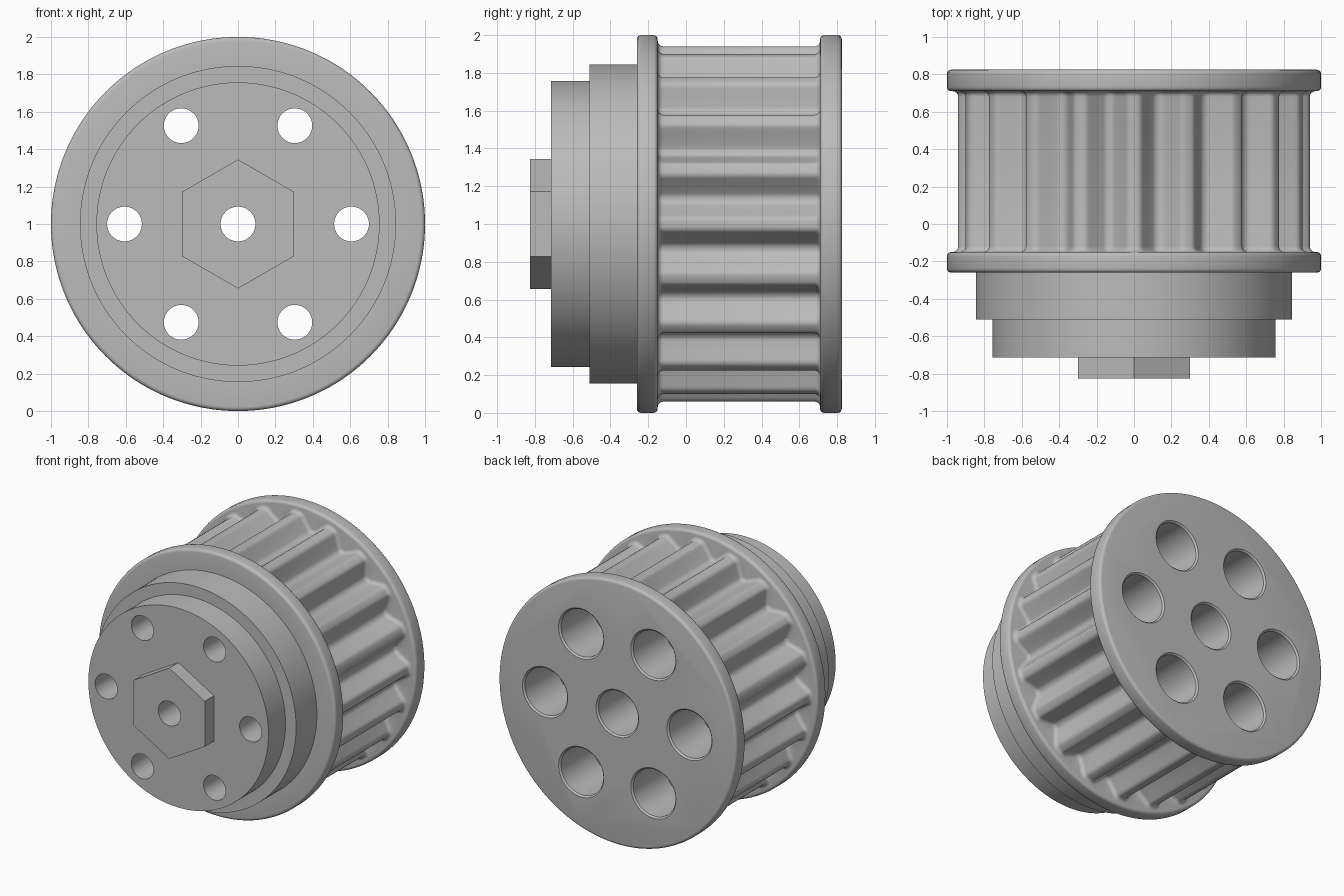
import bpy, bmesh, math
from mathutils import Vector

if "Cube" in bpy.data.objects:
    bpy.data.objects.remove(bpy.data.objects["Cube"], do_unlink=True)

TEETH = 20
FILLET = 0.03
STEPS = 4

grey = bpy.data.materials.new("machined_grey")
grey.use_nodes = True
colour = (0.5, 0.5, 0.5, 1)
grey.diffuse_color = colour
grey.node_tree.nodes["Principled BSDF"].inputs["Base Color"].default_value = colour


def loft(bm, rings):
    """Skin a stack of rings, each (y, list of (x, z)), and cap both ends."""
    loops = [[bm.verts.new((x, y, z)) for x, z in pts] for y, pts in rings]
    n = len(loops[0])
    for a, b in zip(loops, loops[1:]):
        for i in range(n):
            j = (i + 1) % n
            bm.faces.new((a[i], a[j], b[j], b[i]))
    bm.faces.new(loops[0])
    bm.faces.new(loops[-1][::-1])


def finish(bm, name):
    bmesh.ops.recalc_face_normals(bm, faces=bm.faces)
    mesh = bpy.data.meshes.new(name)
    bm.to_mesh(mesh)
    bm.free()
    mesh.materials.append(grey)
    obj = bpy.data.objects.new(name, mesh)
    bpy.context.collection.objects.link(obj)
    return obj


def circle(r, angles, cx=0, cz=1):
    return [(cx + r * math.cos(a), cz + r * math.sin(a)) for a in angles]


def even(n, start=0):
    return [start + math.tau * i / n for i in range(n)]


# Toothed outline: half a tooth as (half width, radius), mirrored and repeated
half = [(0.018, 0.94), (0.031, 0.936), (0.041, 0.927), (0.047, 0.918),
        (0.0735, 0.878), (0.10, 0.838), (0.108, 0.829), (0.118, 0.823)]
root = math.pi / TEETH
tooth = [(-w, r) for w, r in reversed(half)] + [(0, 0.94)] + half
tooth.append((0.83 * math.sin(root), 0.83 * math.cos(root)))
outline = []
for k in range(TEETH):
    turn = math.tau * k / TEETH
    for w, r in tooth:
        a = turn + math.atan2(w, r)
        outline.append(Vector((math.cos(a), math.sin(a))) * math.hypot(w, r))
angles = [math.atan2(p.y, p.x) for p in outline]


def toothed(offset):
    pts = []
    for i, p in enumerate(outline):
        t = (outline[(i + 1) % len(outline)] - outline[i - 1]).normalized()
        q = p + Vector((t.y, -t.x)) * offset
        pts.append((q.x, 1 + q.y))
    return pts


def flange(y0, y1, b=0.022):
    """Disc rim with rounded edges."""
    arc = [math.pi / 2 * i / STEPS for i in range(STEPS + 1)]
    front = [(y0 + b - b * math.cos(a), 1 - b + b * math.sin(a)) for a in arc]
    back = [(y1 - b + b * math.sin(a), 1 - b + b * math.cos(a)) for a in arc]
    return [(y, circle(r, angles)) for y, r in front + back]


# Pulley body: stepped hub, flange, filleted teeth, flange
HUB, STEP, RIM, BELT0, BELT1, BACK = -0.715, -0.51, -0.26, -0.15, 0.71, 0.825
rings = [(HUB, circle(0.757, angles)), (STEP, circle(0.757, angles)),
         (STEP, circle(0.845, angles)), (RIM, circle(0.845, angles))]
rings += flange(RIM, BELT0)
arc = [math.pi / 2 * i / STEPS for i in range(STEPS + 1)]
fillet = [(FILLET * (1 - math.cos(a)), FILLET * (1 - math.sin(a))) for a in arc]
rings += [(BELT0 + d, toothed(o)) for d, o in fillet]
rings += [(BELT1 - d, toothed(o)) for d, o in reversed(fillet)]
rings += flange(BELT1, BACK)
bm = bmesh.new()
loft(bm, rings)
body = finish(bm, "pulley_body")

# Hexagonal boss on the front
bm = bmesh.new()
hexagon = circle(0.345, even(6, math.pi / 2))
loft(bm, [(-0.825, hexagon), (HUB, hexagon)])
boss = finish(bm, "hex_boss")

# Counterbored holes: one in the centre, six around it
bm = bmesh.new()


def bore(cx, cz, r, wide, depth):
    c = 0.012
    profile = [(-1, r), (BACK - depth, r), (BACK - depth, wide), (BACK - c, wide),
               (BACK + c, wide + 2 * c)]
    loft(bm, [(y, circle(rad, even(48), cx, cz)) for y, rad in profile])


bore(0, 1, 0.093, 0.167, 0.4)
for a in even(6):
    bore(0.607 * math.cos(a), 1 + 0.607 * math.sin(a), 0.093, 0.178, 0.4)
cutter = finish(bm, "hole_cutter")
cutter.hide_render = True

for obj in (body, boss):
    mod = obj.modifiers.new("holes", 'BOOLEAN')
    mod.operation = 'DIFFERENCE'
    mod.solver = 'EXACT'
    mod.object = cutter
    bpy.ops.object.select_all(action='DESELECT')
    bpy.context.view_layer.objects.active = obj
    obj.select_set(True)
    bpy.ops.object.modifier_apply(modifier=mod.name)
    bpy.ops.object.shade_smooth_by_angle(angle=math.radians(38))
bpy.data.objects.remove(cutter, do_unlink=True)
